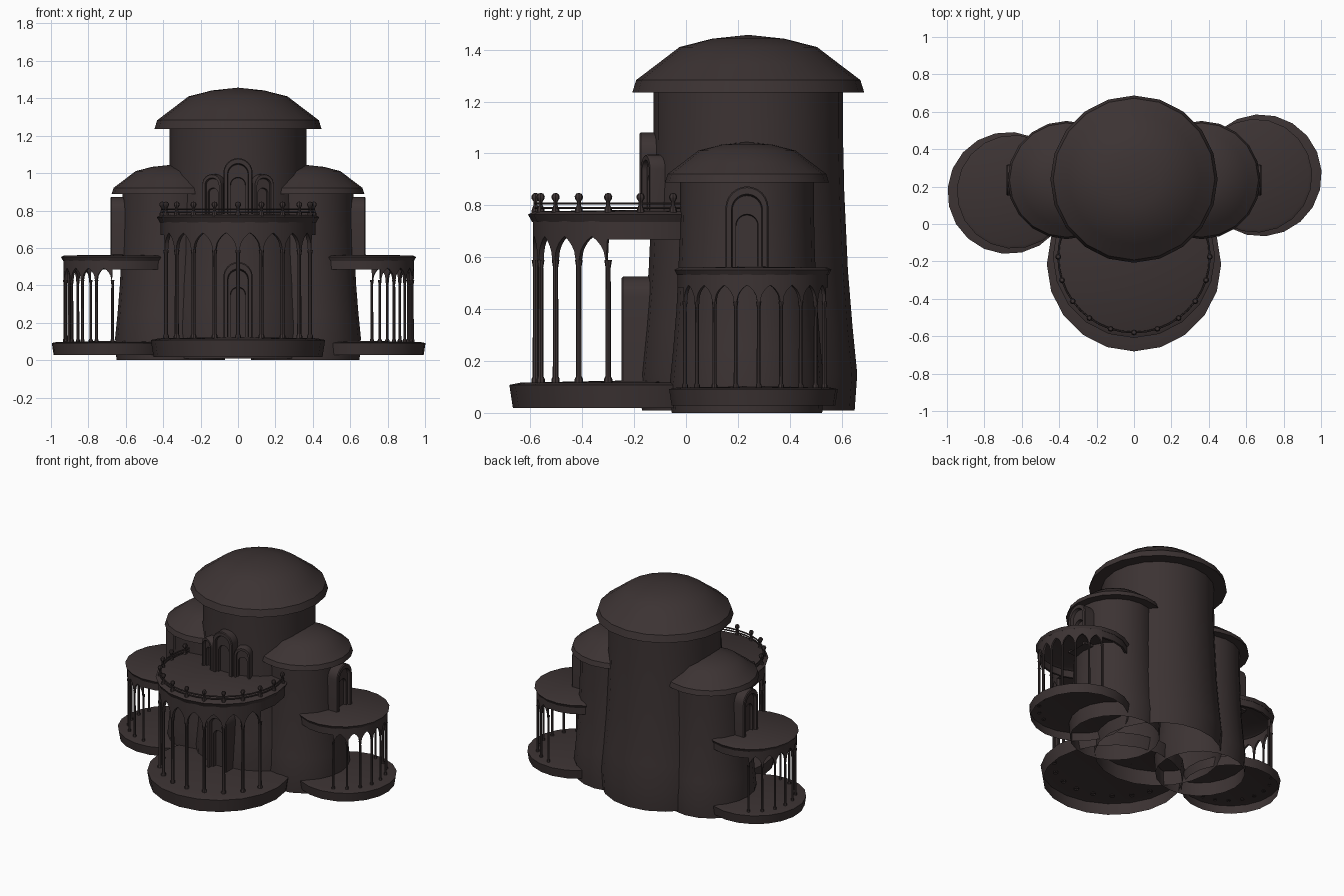
import bpy, bmesh
from math import sin, cos, pi, radians, sqrt

if "Cube" in bpy.data.objects:
    bpy.data.objects.remove(bpy.data.objects["Cube"])

SIDES = 20
STEP = 2 * pi / SIDES

stone = bpy.data.materials.new("dark brown stone")
stone.diffuse_color = (0.045, 0.033, 0.033, 1)
stone.use_nodes = True
stone.node_tree.nodes["Principled BSDF"].inputs["Base Color"].default_value = stone.diffuse_color


def polar(a, r, z):
    """Point at angle a from the front (-y), around the tower axis."""
    return (r * sin(a), -r * cos(a), z)


def skin(bm, loops, closed=True, cap_end=False):
    """Bridge a list of equally long point loops with quads."""
    rows = [[bm.verts.new(p) for p in loop] for loop in loops]
    n = len(rows[0])
    for a, b in zip(rows, rows[1:]):
        for i in range(n if closed else n - 1):
            j = (i + 1) % n
            bm.faces.new((a[i], a[j], b[j], b[i]))
    if cap_end:
        bm.faces.new(rows[-1])


def lathe(bm, profile, sides=SIDES, centre=(0, 0)):
    """Turn a radius/height profile around a vertical axis, cap if it ends at radius 0."""
    tip = profile[-1] if profile[-1][0] == 0 else None
    rings = profile[:-1] if tip else profile
    first = len(bm.verts)
    skin(bm, [[(centre[0] + r * sin(k * 2 * pi / sides),
                centre[1] - r * cos(k * 2 * pi / sides), z)
               for k in range(sides)] for r, z in rings])
    if tip:
        bm.verts.ensure_lookup_table()
        ring = bm.verts[len(bm.verts) - sides:]
        top = bm.verts.new((centre[0], centre[1], tip[1]))
        for k in range(sides):
            bm.faces.new((ring[k], ring[(k + 1) % sides], top))


def finish(name, bm, place, angle=35):
    """place = (x, y, z, turn in degrees, scale)"""
    bmesh.ops.recalc_face_normals(bm, faces=bm.faces)
    mesh = bpy.data.meshes.new(name)
    bm.to_mesh(mesh)
    bm.free()
    mesh.materials.append(stone)
    ob = bpy.data.objects.new(name, mesh)
    bpy.context.collection.objects.link(ob)
    x, y, z, turn, s = place
    ob.location = (x, y, z)
    ob.rotation_euler.z = radians(turn)
    ob.scale = (s, s, s)
    bpy.ops.object.select_all(action='DESELECT')
    ob.select_set(True)
    bpy.context.view_layer.objects.active = ob
    bpy.ops.object.shade_smooth_by_angle(angle=radians(angle))


def tower(name, place, foot):
    # flared round wall, open below
    bm = bmesh.new()
    lathe(bm, [(.41, foot), (.42, .15), (.402, .33), (.384, .55),
               (.37, .85), (.365, 1.07), (.365, 1.245)])
    finish(name + "_wall", bm, place)
    # domed overhanging roof
    bm = bmesh.new()
    lathe(bm, [(.36, 1.237), (.447, 1.235), (.432, 1.283), (.35, 1.345),
               (.265, 1.41), (.14, 1.442), (0, 1.457)])
    finish(name + "_roof", bm, place)


def balcony(name, place):
    out = -.415                                # canopy axis in front of the tower axis
    # floor disc, open below
    bm = bmesh.new()
    lathe(bm, [(.452, .018), (.466, .108), (.42, .117), (0, .125)], centre=(0, -.455))
    finish(name + "_floor", bm, place)
    # canopy slab
    bm = bmesh.new()
    lathe(bm, [(.40, .735), (.418, .735), (.434, .765), (.41, .777), (0, .783)],
          centre=(0, out))
    finish(name + "_canopy", bm, place)
    # pointed arches between the columns, plain band towards the tower
    samples = [(-7 * STEP, .668), (-6 * STEP, .668), (-5 * STEP, .668), (-4 * STEP, .668)]
    for k in range(-4, 4):
        for i in range(13):
            t = i / 6 - 1
            rise = sqrt(max(0, 4 - (1 + abs(t)) ** 2)) / sqrt(3)
            samples.append(((k + .5 + t * .46) * STEP, .575 + .105 * rise))
    samples += [(-a, z) for a, z in samples[3::-1]]
    loops = []
    for a, z in samples:
        loop = []
        for r, h in ((.415, .74), (.415, z), (.395, z), (.395, .74)):
            x, y, _ = polar(a, r, 0)
            loop.append((x, y + out, h))
        loops.append(loop)
    bm = bmesh.new()
    skin(bm, loops, closed=False)
    finish(name + "_arches", bm, place)
    # slim columns
    bm = bmesh.new()
    for k in range(-4, 5):
        x, y, _ = polar(k * STEP, .405, 0)
        lathe(bm, [(.016, .11), (.016, .13), (.011, .14), (.010, .56), (.015, .59)],
              sides=8, centre=(x, y + out))
    finish(name + "_columns", bm, place)


def railing(place):
    out = -.415
    # two thin rails
    bm = bmesh.new()
    for h in (.79, .807):
        loops = []
        for k in range(-14, 15):
            loop = []
            for c in range(6):
                x, y, _ = polar(k * STEP / 2, .405 + .005 * cos(c * pi / 3), 0)
                loop.append((x, y + out, h + .005 * sin(c * pi / 3)))
            loops.append(loop)
        skin(bm, loops)
    finish("balcony_rails", bm, place)
    # posts with ball tops
    bm = bmesh.new()
    for k in range(-6, 7):
        x, y, _ = polar(k * STEP, .405, 0)
        lathe(bm, [(.016, .77), (.014, .785), (.008, .80), (.008, .815), (.015, .826),
                   (.016, .835), (.010, .845), (0, .848)], sides=8, centre=(x, y + out))
    finish("balcony_posts", bm, place)


def arch(half, height, y, z0):
    """Round-topped outline in the plane y."""
    spring = height - half
    pts = [(half, y, z0)]
    pts += [(half * cos(i * pi / 12), y, z0 + spring + half * sin(i * pi / 12))
            for i in range(13)]
    return pts + [(-half, y, z0)]


def opening(name, place, half, height, front, back, step, z0):
    # framed opening: outer arch, recess, smaller inner arch, panel
    w, h = half, height
    bm = bmesh.new()
    skin(bm, [arch(w, h, -back, z0),
              arch(w, h, -front + .006, z0),
              arch(w * .94, h * .985, -front, z0),
              arch(w * .72, h * .91, -front, z0),
              arch(w * .68, h * .89, -front + step, z0),
              arch(w * .52, h * .67, -front + step, z0),
              arch(w * .50, h * .66, -front + 2 * step, z0)], cap_end=True)
    finish(name, bm, place)


MAIN = (0, .24, 0, 0, 1)

# main tower with the big front balcony
tower("main_tower", MAIN, .01)
balcony("front_balcony", MAIN)
railing(MAIN)
opening("front_door", MAIN, .078, .405, .488, .36, .028, .12)

# three upper openings above the front balcony
opening("upper_window_centre", MAIN, .078, .31, .42, .33, .019, .77)
for side, turn in (("left", -19.5), ("right", 19.5)):
    opening("upper_window_" + side, (0, .24, 0, turn, 1), .055, .225, .42, .33, .019, .77)

# smaller side towers, each with its own balcony and window
for side, sx, turn in (("left", -1, -77.5), ("right", 1, 94.5)):
    tower(side + "_tower", (sx * .36, .235, .014, 0, .707), -.02)
    balcony(side + "_balcony", (sx * .36, .235, .016, turn, .7))
    opening(side + "_window", (sx * .36, .235, 0, sx * 90, 1),
            .083, .325, .322, .23, .02, .548)
